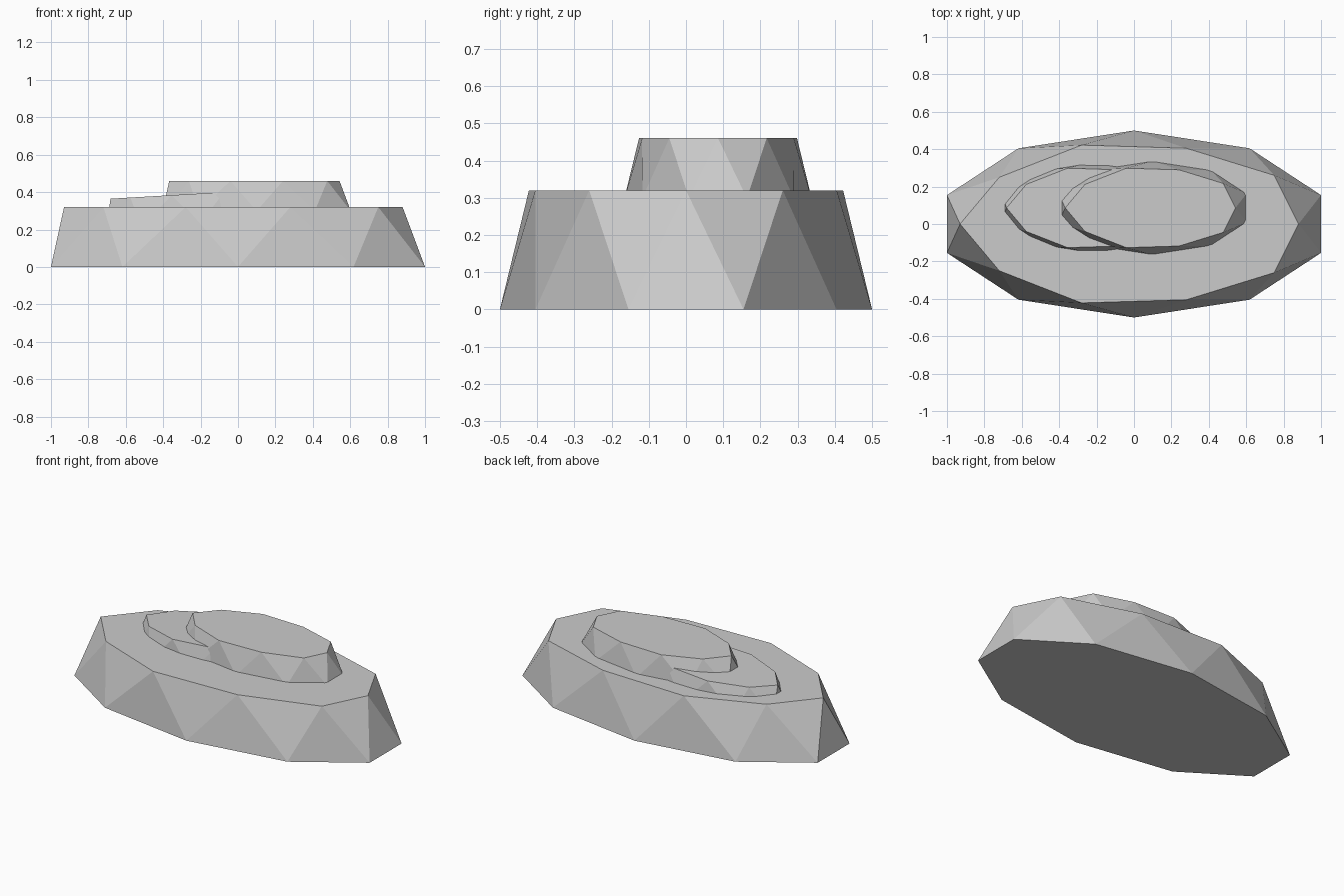
import bpy, bmesh, math

if "Cube" in bpy.data.objects:
    bpy.data.objects.remove(bpy.data.objects["Cube"])

SIDES = 10
BASE_H = 0.32
# Upper rim, back half from right to left; the front half mirrors it
RIM = [(0.88, 0), (0.75, 0.26), (0.28, 0.405), (-0.28, 0.422), (-0.72, 0.25), (-0.93, 0)]
rim = RIM + [(x, -y) for x, y in RIM[-2:0:-1]]


def stone_mesh():
    """Low-poly slab: decagon foot joined to a half-step-turned rim by triangles."""
    bm = bmesh.new()
    low = []
    for i in range(SIDES):
        a = math.radians(18 + 36 * i)
        low.append(bm.verts.new((1.0515 * math.cos(a), 0.5 * math.sin(a), 0)))
    top = [bm.verts.new((x, y, BASE_H)) for x, y in rim]
    bm.faces.new(low[::-1])
    bm.faces.new(top)
    for i in range(SIDES):
        j = (i + 1) % SIDES
        bm.faces.new((top[i], low[i], top[j]))
        bm.faces.new((low[i], low[j], top[j]))
    bmesh.ops.recalc_face_normals(bm, faces=bm.faces)
    me = bpy.data.meshes.new("stone")
    bm.to_mesh(me)
    bm.free()
    return me


mesh = stone_mesh()


def stone(name, loc=(0, 0, 0), scale=1, tilt=0):
    ob = bpy.data.objects.new(name, mesh)
    ob.location = loc
    ob.scale = (scale,) * 3
    ob.rotation_euler[1] = math.radians(tilt)
    bpy.context.collection.objects.link(ob)


# Large slab, then two half-size copies stacked and partly sunk into it
stone("base_stone")
stone("upper_stone", (0.1, 0.086, 0.299), 0.503)
stone("leaning_stone", (-0.205, 0.086, 0.231), 0.503, -3.3)
